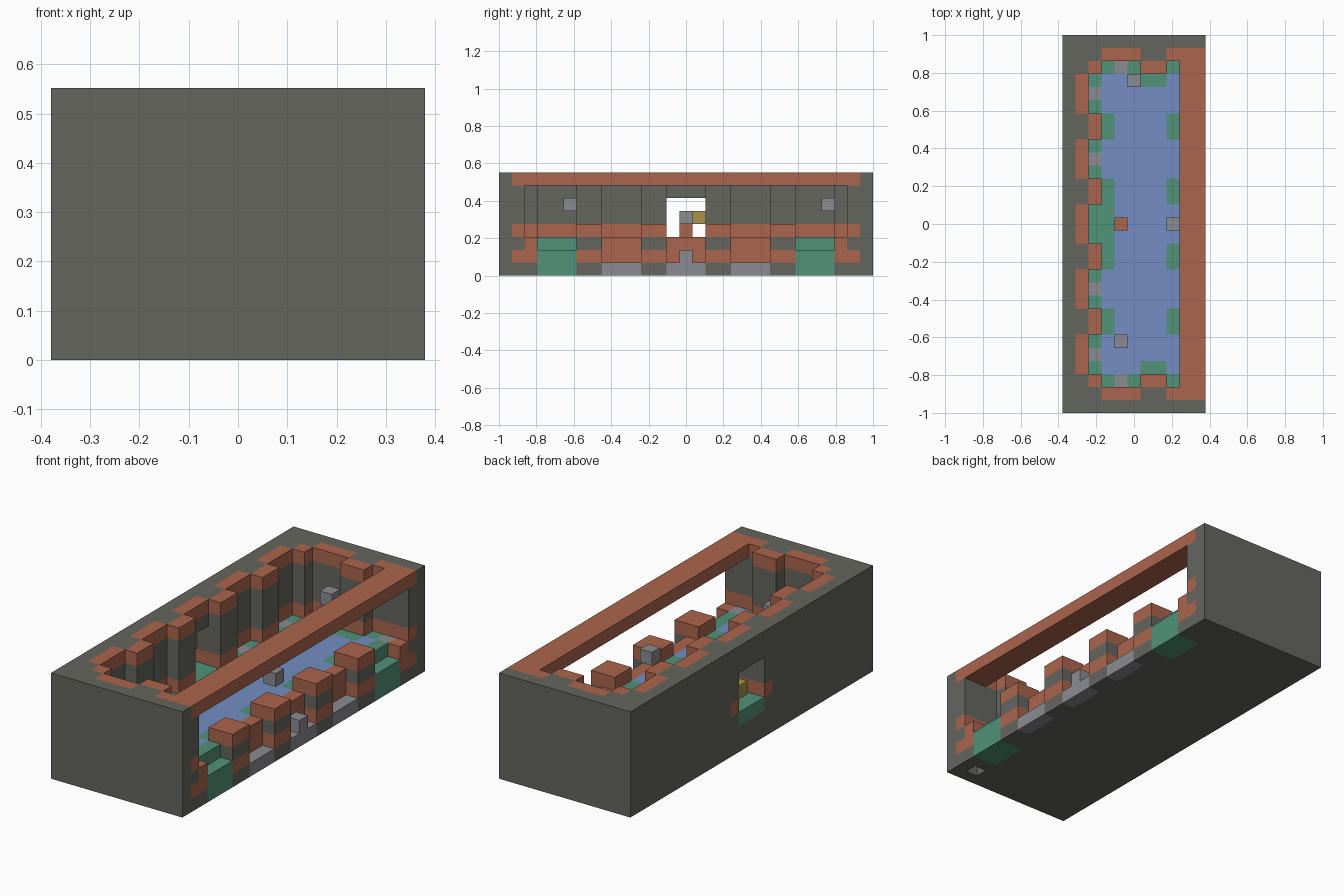
import bpy, bmesh
from mathutils import Vector

if "Cube" in bpy.data.objects:
    bpy.data.objects.remove(bpy.data.objects["Cube"])

U = 2 / 29                      # block size
NX, NY, NZ = 11, 29, 8          # blocks across, along and up


def linear(c):
    c /= 255
    return c / 12.92 if c <= 0.04045 else ((c + 0.055) / 1.055) ** 2.4


palette = {
    "stone": (101, 102, 95), "terracotta": (171, 102, 77),
    "green": (81, 146, 121), "blue": (115, 143, 194),
    "light_grey": (139, 140, 146), "olive": (168, 148, 72),
}
names = list(palette)
materials = []
for name, rgb in palette.items():
    m = bpy.data.materials.new(name)
    m.use_nodes = True
    col = tuple(linear(c) for c in rgb) + (1,)
    m.diffuse_color = col
    bsdf = m.node_tree.nodes["Principled BSDF"]
    bsdf.inputs["Base Color"].default_value = col
    bsdf.inputs["Roughness"].default_value = 0.9
    materials.append(m)

cells = {}                      # (i, j, k) -> (part, colour)


def block(part, colour, xs, ys, zs):
    """Fill an inclusive range of blocks; part None carves them away."""
    for i in range(xs[0], xs[1] + 1):
        for j in range(ys[0], ys[1] + 1):
            for k in range(zs[0], zs[1] + 1):
                if part:
                    cells[i, j, k] = (part, colour)
                else:
                    cells.pop((i, j, k), None)


def both_ends(part, colour, xs, ys, zs):
    """The same blocks at the front end and mirrored at the back end."""
    block(part, colour, xs, ys, zs)
    block(part, colour, xs, (NY - 1 - ys[1], NY - 1 - ys[0]), zs)


# Solid base and walls
block("base", "stone", (0, 10), (0, 28), (0, 2))
block("walls", "stone", (0, 10), (0, 28), (3, 7))

# Courtyard, wall recesses, end recesses and open side
block(None, None, (3, 8), (3, 25), (3, 7))
recesses = (3, 8, 13)
for j in recesses:
    both_ends(None, None, (2, 2), (j, j + 2), (3, 7))
both_ends(None, None, (3, 5), (2, 2), (3, 7))
both_ends(None, None, (8, 8), (2, 2), (3, 7))
both_ends("walls", "stone", (6, 7), (2, 2), (3, 7))
block(None, None, (9, 10), (2, 26), (3, 6))

# Window through the long wall
block(None, None, (0, 1), (13, 15), (3, 5))

# Terracotta bands wherever wall blocks border the open space
for k in (3, 7):
    edge = [c for c in cells if c[2] == k and any(
        0 <= c[0] + a < NX and 0 <= c[1] + b < NY
        and (c[0] + a, c[1] + b, k) not in cells
        for a, b in ((1, 0), (-1, 0), (0, 1), (0, -1)))]
    for c in edge:
        cells[c] = ("walls", "terracotta")
both_ends("walls", "terracotta", (9, 10), (1, 1), (3, 3))
block("beam", "terracotta", (9, 10), (1, 27), (7, 7))

# Courtyard floor: blue pool with green and grey borders
block("floor", "blue", (3, 8), (3, 25), (2, 2))
for j in recesses[:2]:
    both_ends("floor", "green", (2, 2), (j, j + 2), (2, 2))
    both_ends("floor", "light_grey", (2, 2), (j + 1, j + 1), (2, 2))
block("floor", "green", (0, 2), (13, 15), (2, 2))
block("floor", "green", (3, 3), (11, 17), (2, 2))
both_ends("floor", "green", (3, 3), (6, 7), (2, 2))
both_ends("floor", "green", (3, 5), (2, 2), (2, 2))
both_ends("floor", "light_grey", (4, 4), (2, 2), (2, 2))
both_ends("floor", "green", (6, 7), (3, 3), (2, 2))
both_ends("floor", "green", (8, 8), (2, 2), (2, 2))
both_ends("floor", "light_grey", (9, 9), (2, 2), (2, 2))

# Terracotta foot of the open side
both_ends("parapet", "terracotta", (10, 10), (1, 14), (1, 1))
both_ends("parapet", "terracotta", (10, 10), (2, 2), (2, 2))

# Niches with grey ledges along the parapet
for j in (8, 13):
    both_ends("parapet", "terracotta", (9, 9), (j, j + 2), (1, 2))
    both_ends(None, None, (10, 10), (j, j + 2), (1, 2))
    both_ends("ledges", "light_grey", (10, 10), (j, j + 2), (0, 0))

# Merlons, striped by height, with green feet inside
for j in (6, 11):
    both_ends("merlons", "stone", (9, 10), (j, j + 1), (2, 2))
    both_ends("merlons", "terracotta", (9, 10), (j, j + 1), (3, 3))
    both_ends("floor", "green", (8, 8), (j, j + 1), (2, 2))

# Green steps at both ends of the open side
both_ends("steps", "green", (9, 10), (3, 5), (0, 2))
both_ends(None, None, (10, 10), (3, 5), (2, 2))

# Small notch under the base
block(None, None, (9, 9), (1, 1), (0, 0))

# Loose single blocks
for part, colour, pos in (
        ("ledge_block", "light_grey", (10, 14, 1)),
        ("side_block", "light_grey", (8, 14, 4)),
        ("front_block", "light_grey", (4, 5, 5)),
        ("back_block", "light_grey", (5, 25, 5)),
        ("floor_block", "terracotta", (4, 14, 3)),
        ("window_block", "olive", (0, 15, 4))):
    cells[pos] = (part, colour)


def build(part):
    """Mesh the exposed faces of one part and merge the flat areas."""
    bm = bmesh.new()
    for c, (owner, colour) in cells.items():
        if owner != part:
            continue
        for axis in range(3):
            for side in (0, 1):
                near = list(c)
                near[axis] += 2 * side - 1
                if tuple(near) in cells:
                    continue
                u, v = (axis + 1) % 3, (axis + 2) % 3
                quad = []
                for a, b in ((0, 0), (1, 0), (1, 1), (0, 1)):
                    p = Vector(c)
                    p[axis] += side
                    p[u] += a
                    p[v] += b
                    p -= Vector((NX / 2, NY / 2, 0))
                    quad.append(bm.verts.new(p * U))
                f = bm.faces.new(quad if side else quad[::-1])
                f.material_index = names.index(colour)
    bmesh.ops.remove_doubles(bm, verts=bm.verts, dist=U / 100)
    bmesh.ops.dissolve_limit(bm, angle_limit=0.01, verts=bm.verts,
                             edges=bm.edges, delimit={'MATERIAL'})
    mesh = bpy.data.meshes.new(part)
    bm.to_mesh(mesh)
    bm.free()
    for m in materials:
        mesh.materials.append(m)
    bpy.context.collection.objects.link(bpy.data.objects.new(part, mesh))


for part in sorted({p for p, _ in cells.values()}):
    build(part)
